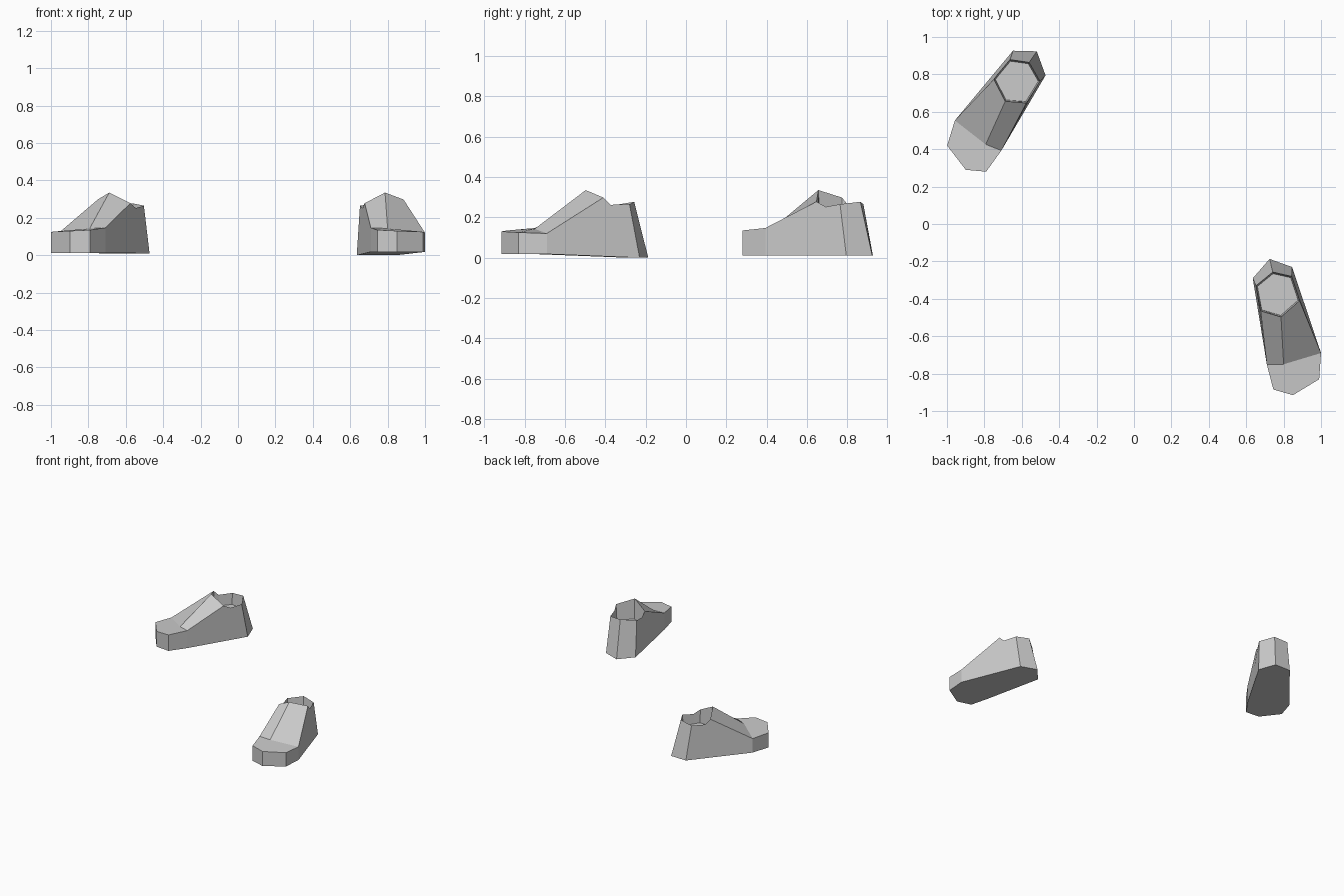
import bpy, bmesh, math
from mathutils import Matrix, Vector

cube = bpy.data.objects.get("Cube")
if cube:
    bpy.data.objects.remove(cube)

grey = bpy.data.materials.new("plain_grey")
grey.use_nodes = True
colour = (0.6, 0.6, 0.6, 1)
grey.diffuse_color = colour
grey.node_tree.nodes["Principled BSDF"].inputs["Base Color"].default_value = colour

# Sole outline: inner, middle and outer heel, then round the toe to the inner side
HEEL = [(0.635, -0.29), (0.725, -0.187), (0.845, -0.23)]
TOE = [(1.0, -0.69), (0.99, -0.83), (0.85, -0.915), (0.745, -0.885), (0.71, -0.75)]
TOE_HEIGHTS = [0.12, 0.125, 0.13, 0.135, 0.147]
RIDGE = (0.80, -0.75, 0.143)

# Collar: inner, middle and outer heel, outer dip, outer shoulder,
# tongue peak, inner shoulder, inner dip
RIM = [(0.652, -0.33, 0.265), (0.742, -0.257, 0.277), (0.843, -0.28, 0.265),
       (0.875, -0.375, 0.262), (0.885, -0.41, 0.298), (0.786, -0.497, 0.335),
       (0.677, -0.465, 0.278), (0.667, -0.412, 0.252)]
FLOOR_HEIGHT = 0.18
PIVOT = Vector((0.7875, -0.5525, 0))


def make_shoe(name, heel_z, toe_z, placement):
    bm = bmesh.new()
    heel = [bm.verts.new((x, y, heel_z)) for x, y in HEEL]
    toe = [bm.verts.new((x, y, toe_z)) for x, y in TOE]
    cap = [bm.verts.new((x, y, z)) for (x, y), z in zip(TOE, TOE_HEIGHTS)]
    rim = [bm.verts.new(p) for p in RIM]
    ridge = bm.verts.new(RIDGE)

    # Footbed: the collar loop drawn in slightly and sunk
    centre = sum((v.co for v in rim), Vector()) / len(rim)
    bed = []
    for v in rim:
        p = centre.lerp(v.co, 0.93)
        bed.append(bm.verts.new((p.x, p.y, FLOOR_HEIGHT)))

    def strip(a, b, closed=False):
        n = len(a)
        for i in range(n if closed else n - 1):
            j = (i + 1) % n
            bm.faces.new((a[i], a[j], b[j], b[i]))

    bm.faces.new(heel + toe)                  # sole
    strip(heel, rim[:3])                      # heel counter
    strip(toe, cap)                           # toe wall
    bm.faces.new(cap + [ridge])               # toe cap
    bm.faces.new((ridge, cap[0], rim[4], rim[5]))    # outer vamp
    bm.faces.new((ridge, rim[5], rim[6], cap[-1]))   # inner vamp
    bm.faces.new((heel[2], toe[0], cap[0], rim[4], rim[3], rim[2]))     # outer side
    bm.faces.new((heel[0], rim[0], rim[7], rim[6], cap[-1], toe[-1]))   # inner side
    strip(rim, bed, closed=True)              # lining
    bm.faces.new(bed)

    bm.transform(placement)
    bmesh.ops.recalc_face_normals(bm, faces=bm.faces)
    mesh = bpy.data.meshes.new(name)
    bm.to_mesh(mesh)
    bm.free()
    mesh.materials.append(grey)
    bpy.context.collection.objects.link(bpy.data.objects.new(name, mesh))


# The left shoe stands as drawn; the right one is mirrored, turned and moved back
make_shoe("left_shoe", 0.0, 0.018, Matrix.Identity(4))
mirror = Matrix.Diagonal((-1, 1, 1, 1))
turn = Matrix.Rotation(math.radians(21.2), 4, "Z")
make_shoe("right_shoe", 0.01, 0.012,
          mirror @ Matrix.Translation((0.71, 0.605, 0)) @ turn @ Matrix.Translation(-PIVOT))
